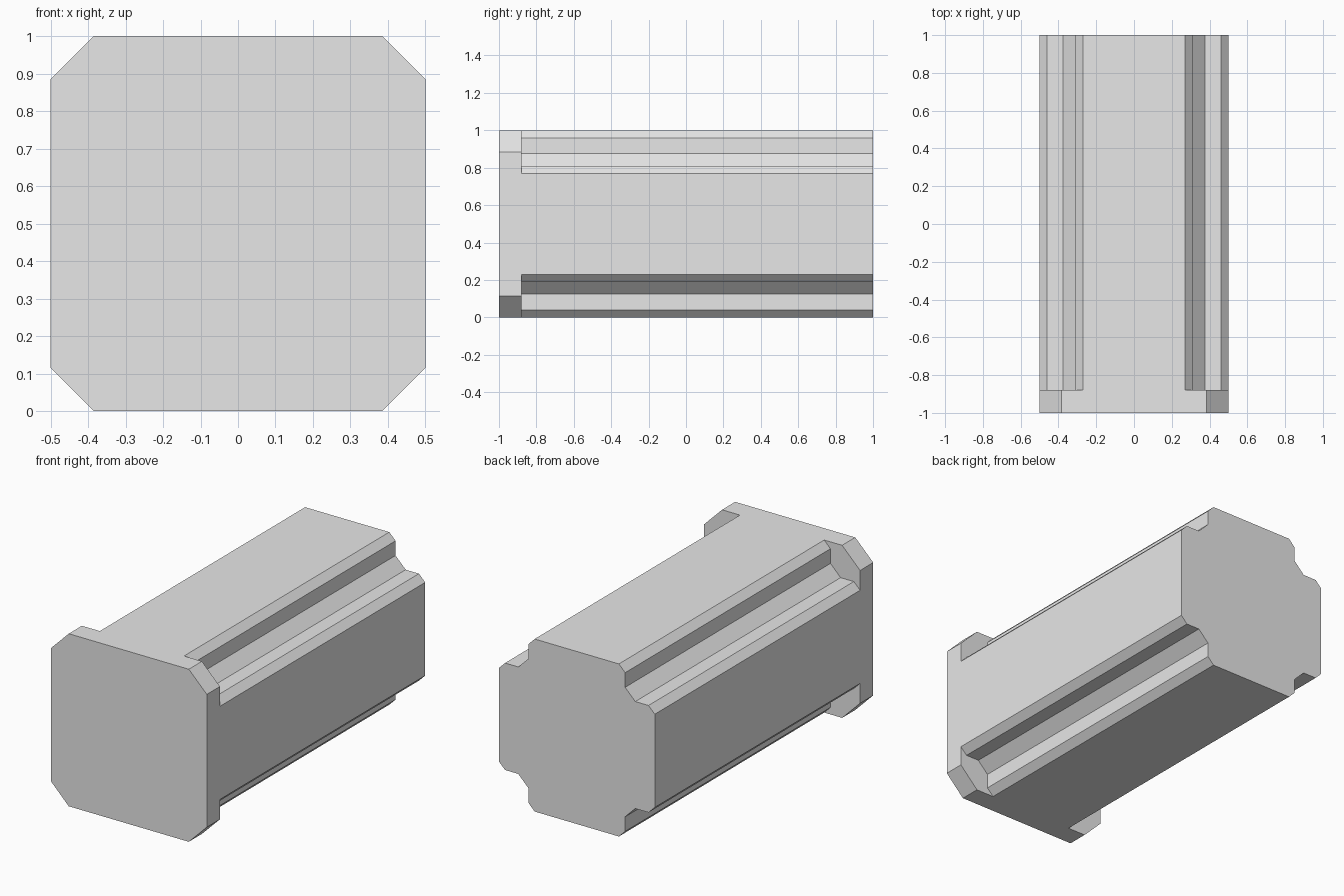
import bpy
import bmesh

# Remove the default cube
default = bpy.data.objects.get("Cube")
if default:
    bpy.data.objects.remove(default, do_unlink=True)

CENTRE_Z = 0.5
HALF = 0.5
CHAMFER = 0.115
FRONT, BACK = -1.0, 1.0
PLATE_BACK = -0.88

grey = bpy.data.materials.new("light_grey")
grey.use_nodes = True
colour = (0.8, 0.8, 0.8, 1.0)
grey.diffuse_color = colour
grey.node_tree.nodes["Principled BSDF"].inputs["Base Color"].default_value = colour


def add_prism(bm, outline, y0, y1):
    """Extrude an x-z outline from y0 to y1."""
    face = bm.faces.new([bm.verts.new((x, y0, z + CENTRE_Z)) for x, z in outline])
    result = bmesh.ops.extrude_face_region(bm, geom=[face], use_keep_orig=True)
    moved = [g for g in result["geom"] if isinstance(g, bmesh.types.BMVert)]
    bmesh.ops.translate(bm, verts=moved, vec=(0, y1 - y0, 0))


def make_object(name, prisms):
    bm = bmesh.new()
    for outline, y0, y1 in prisms:
        add_prism(bm, outline, y0, y1)
    bmesh.ops.recalc_face_normals(bm, faces=bm.faces)
    mesh = bpy.data.meshes.new(name)
    bm.to_mesh(mesh)
    bm.free()
    mesh.materials.append(grey)
    obj = bpy.data.objects.new(name, mesh)
    bpy.context.collection.objects.link(obj)
    return obj


# Chamfered square bar, full length
c = HALF - CHAMFER
octagon = [(c, -HALF), (HALF, -c), (HALF, c), (c, HALF),
           (-c, HALF), (-HALF, c), (-HALF, -c), (-c, -HALF)]
body = make_object("grooved_block", [(octagon, FRONT, BACK)])

# Stepped corner grooves, stopping behind the front plate
groove = [(0.17, 0.60), (0.31, 0.46), (0.31, 0.375), (0.375, 0.31),
          (0.46, 0.31), (0.60, 0.17), (0.60, 0.60)]
corners = [([(sx * x, sz * z) for x, z in groove], PLATE_BACK, BACK + 0.1)
           for sx in (-1, 1) for sz in (-1, 1)]
cutter = make_object("groove_cutter", corners)
cutter.hide_render = True

# Cut the grooves and discard the cutter
cut = body.modifiers.new("corner_grooves", "BOOLEAN")
cut.operation = "DIFFERENCE"
cut.solver = "EXACT"
cut.object = cutter
bpy.ops.object.select_all(action="DESELECT")
body.select_set(True)
bpy.context.view_layer.objects.active = body
bpy.ops.object.modifier_apply(modifier=cut.name)
bpy.data.objects.remove(cutter, do_unlink=True)
